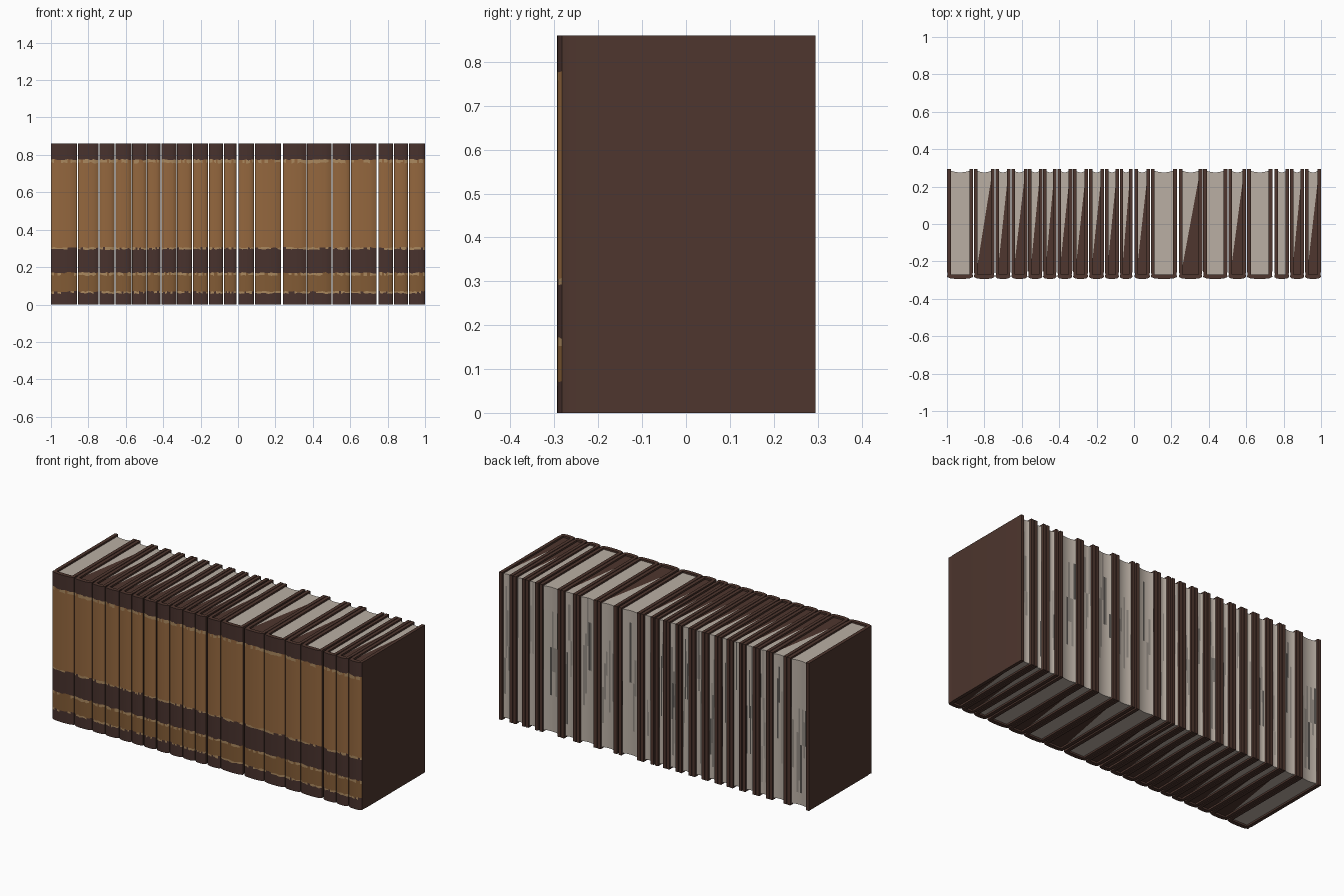
import bpy, bmesh, math, random

random.seed(4)
if "Cube" in bpy.data.objects:
    bpy.data.objects.remove(bpy.data.objects["Cube"])


def lin(c):
    return c / 12.92 if c <= 0.04045 else ((c + 0.055) / 1.055) ** 2.4


def material(name, *rgb):
    m = bpy.data.materials.new(name)
    m.use_nodes = True
    col = tuple(lin(c / 255) for c in rgb) + (1,)
    m.diffuse_color = col
    m.node_tree.nodes["Principled BSDF"].inputs["Base Color"].default_value = col
    return m


COVER, DARK, TAN, OCHRE, TRIM, PAGE, GREY, STAIN = range(8)
MATS = [material("cover brown", 78, 54, 46), material("band brown", 72, 50, 45),
        material("tan leather", 148, 103, 62), material("dark tan leather", 130, 91, 53),
        material("worn gold trim", 170, 136, 94), material("page cream", 186, 175, 164),
        material("page grey", 146, 138, 130), material("page stain", 84, 80, 76)]

HEIGHT, BACK, HINGE, SPINE = 0.86, 0.295, -0.283, -0.294
THICK, RECESS = 0.011, 0.01
# Spine bands from bottom to top: upper edge and colour
BANDS = [(0.06, DARK), (0.07, TRIM), (0.156, OCHRE), (0.17, TRIM), (0.295, DARK),
         (0.305, TRIM), (0.758, TAN), (0.775, TRIM), (HEIGHT, DARK)]
# Left and right edge of every book
EDGES = [-1, -0.858, -0.743, -0.658, -0.568, -0.488, -0.412, -0.328, -0.243,
         -0.158, -0.078, -0.003, 0.088, 0.235, 0.367, 0.502, 0.602, 0.745, 0.832, 0.912, 1]
PLAIN_TOPS = (0, 12, 14, 16, 17)


def finish(bm, name, smooth_angle):
    bmesh.ops.recalc_face_normals(bm, faces=bm.faces)
    mesh = bpy.data.meshes.new(name)
    bm.to_mesh(mesh)
    bm.free()
    for m in MATS:
        mesh.materials.append(m)
    ob = bpy.data.objects.new(name, mesh)
    bpy.context.collection.objects.link(ob)
    bpy.ops.object.select_all(action='DESELECT')
    ob.select_set(True)
    bpy.context.view_layer.objects.active = ob
    bpy.ops.object.shade_smooth_by_angle(angle=math.radians(smooth_angle))


def add_face(bm, verts, mat):
    bm.faces.new(verts).material_index = mat


def cover(name, x0, x1, segs=8):
    """U-shaped binding with rounded spine, hinge grooves and coloured bands."""
    mid, half = (x0 + x1) / 2, (x1 - x0) / 2
    side = [(half, BACK), (half, -0.25), (half - 0.003, -0.268), (half, HINGE)]
    arc = []
    for i in range(1, segs):
        u = -1 + 2 * i / segs
        arc.append((u * half, HINGE + (SPINE - HINGE) * math.sqrt(1 - u * u)))
    outer = [(-x, y) for x, y in side] + arc + side[::-1]
    lim = half - THICK
    inner = [(max(-lim, min(lim, x)), max(y, y if y > -0.26 else -0.27)) for x, y in outer]
    # Keep the inner wall points distinct along the spine
    inner = [(x * lim / half if abs(x) < half - 0.004 else x, y) for x, y in inner]
    bm = bmesh.new()
    levels = [0] + [top for top, _ in BANDS]
    rings = []
    for k, z in enumerate(levels):
        edge = k in (0, len(levels) - 1)
        ring = []
        for x, y in outer:
            wear = 0 if edge or y > HINGE + 0.001 else random.uniform(-0.004, 0.004)
            ring.append(bm.verts.new((mid + x, y, z + wear)))
        rings.append(ring)
    lo = [bm.verts.new((mid + x, y, 0)) for x, y in inner]
    hi = [bm.verts.new((mid + x, y, HEIGHT)) for x, y in inner]
    n = len(outer)
    for i in range(n - 1):
        on_spine = 4 <= i + 1 <= 3 + segs
        for k, (top, mat) in enumerate(BANDS):
            if mat == TRIM and random.random() < 0.3:
                mat = BANDS[k - 1][1]
            quad = (rings[k][i], rings[k][i + 1], rings[k + 1][i + 1], rings[k + 1][i])
            add_face(bm, quad, mat if on_spine else COVER)
        add_face(bm, (lo[i], hi[i], hi[i + 1], lo[i + 1]), COVER)
        add_face(bm, (rings[0][i], lo[i], lo[i + 1], rings[0][i + 1]), COVER)
        add_face(bm, (rings[-1][i], rings[-1][i + 1], hi[i + 1], hi[i]), COVER)
    for i in (0, n - 1):
        for k in range(len(BANDS)):
            if k == 0:
                add_face(bm, [r[i] for r in rings] + [hi[i], lo[i]], COVER)
    finish(bm, name, 40)


def pages(name, x0, x1, plain, cols=10, rows=12):
    """Page block with hollow fore edge, streaked by age."""
    bm = bmesh.new()
    z0, z1 = RECESS, HEIGHT - RECESS
    x0, x1 = x0 + THICK, x1 - THICK
    grid = []
    for k in range(rows + 1):
        z = z0 + (z1 - z0) * k / rows
        row = []
        for i in range(cols + 1):
            u = -1 + 2 * i / cols
            row.append(bm.verts.new((x0 + (x1 - x0) * i / cols, 0.276 + 0.012 * u * u, z)))
        grid.append(row)
    for i in range(cols):
        start, length = random.randint(1, rows - 4), random.randint(2, 6)
        streak = random.choice((PAGE, PAGE, GREY, GREY, STAIN))
        for k in range(rows):
            mat = streak if start <= k < start + length else PAGE
            add_face(bm, (grid[k][i], grid[k][i + 1], grid[k + 1][i + 1], grid[k + 1][i]), mat)
    # Top and bottom, with the dark diagonal half on most books
    fronts = []
    for row, z in ((grid[0], z0), (grid[-1], z1)):
        left, right = (bm.verts.new((x, -0.27, z)) for x in (x0, x1))
        fronts.append((left, right))
        add_face(bm, (left, right, row[-1]), PAGE if plain else COVER)
        add_face(bm, [left] + row[::-1], PAGE)
    (a, b), (c, d) = fronts
    add_face(bm, (a, b, d, c), PAGE)
    add_face(bm, [a, c] + [r[0] for r in grid[::-1]], PAGE)
    add_face(bm, [b, d] + [r[-1] for r in grid[::-1]], PAGE)
    finish(bm, name, 30)


# Row of books, with wider gaps beside a few of them
WIDE = (-0.003, 0.235, 0.745)
for n, (a, b) in enumerate(zip(EDGES, EDGES[1:])):
    left = a + (0 if n == 0 else 0.005 if a in WIDE else 0.002)
    right = b - (0 if b == 1 else 0.005 if b in WIDE else 0.002)
    cover(f"book_cover_{n + 1}", left, right)
    pages(f"book_pages_{n + 1}", left, right, n in PLAIN_TOPS)
